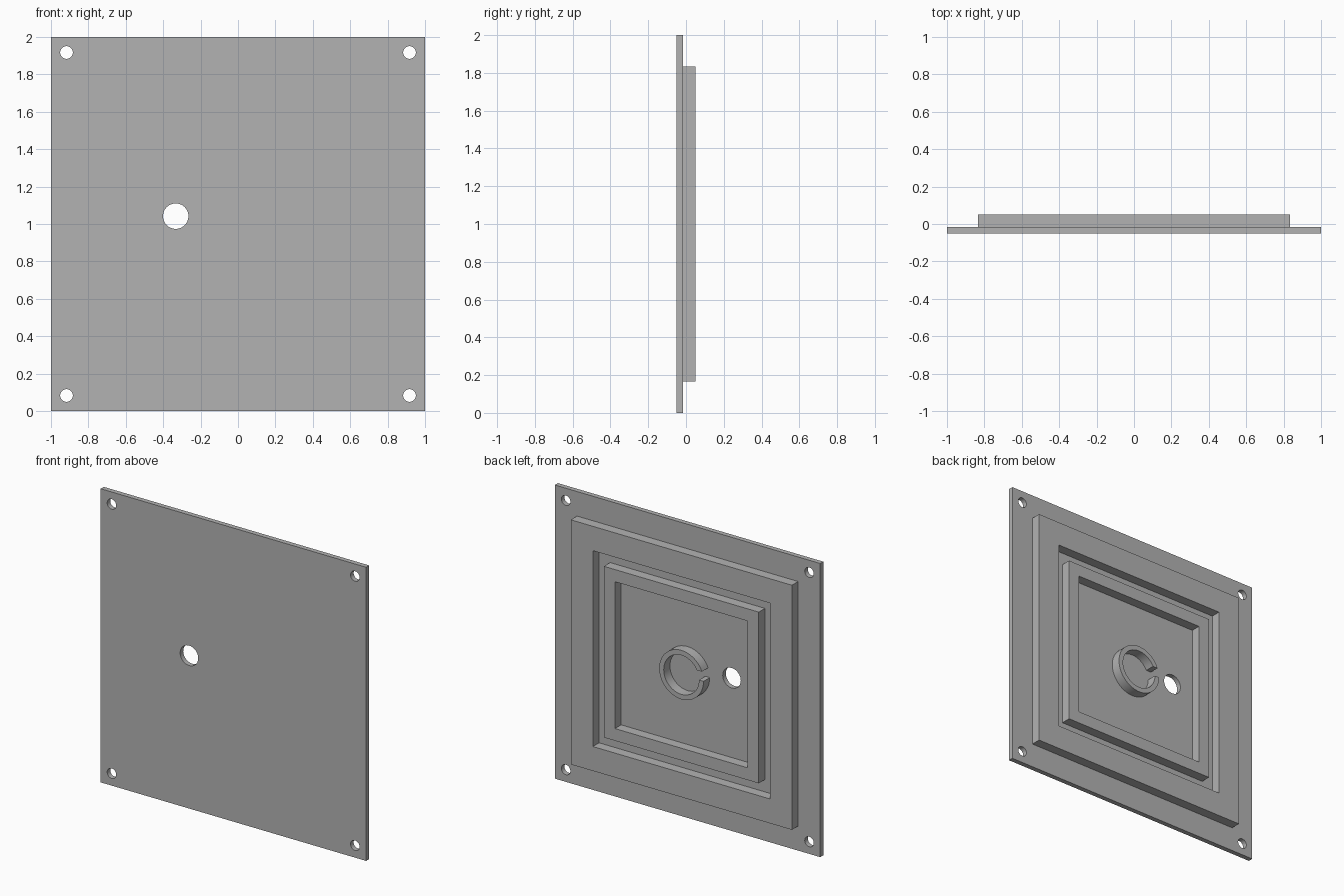
import bpy
import bmesh
from math import pi, cos, sin, asin, radians

old = bpy.data.objects.get("Cube")
if old:
    bpy.data.objects.remove(old, do_unlink=True)

# One plain grey material
grey = bpy.data.materials.new("grey")
grey.use_nodes = True
COLOUR = (0.45, 0.45, 0.45, 1)
grey.diffuse_color = COLOUR
grey.node_tree.nodes["Principled BSDF"].inputs["Base Color"].default_value = COLOUR

MID = 1.0                                   # height of the panel centre
FRONT, FACE, BACK = -0.05, -0.0167, 0.05    # plate front, plate back, ridge tops


def square(half):
    return [(-half, MID - half), (half, MID - half), (half, MID + half), (-half, MID + half)]


def arc(x, z, radius, start=0, end=2 * pi, steps=48):
    return [(x + radius * cos(start + (end - start) * i / steps),
             z + radius * sin(start + (end - start) * i / steps)) for i in range(steps + 1)]


def circle(x, z, radius):
    return arc(x, z, radius)[:-1]


def slab(name, outlines, y0, y1):
    """Extrude filled outlines (inner ones become holes) from y0 to y1."""
    curve = bpy.data.curves.new(name, "CURVE")
    curve.dimensions = "2D"
    curve.fill_mode = "BOTH"
    curve.extrude = (y1 - y0) / 2
    for points in outlines:
        spline = curve.splines.new("POLY")
        spline.points.add(len(points) - 1)
        for point, (x, z) in zip(spline.points, points):
            point.co = (x, z, 0, 1)
        spline.use_cyclic_u = True
    obj = bpy.data.objects.new(name, curve)
    bpy.context.collection.objects.link(obj)
    obj.location.y = (y0 + y1) / 2
    obj.rotation_euler.x = pi / 2
    bpy.ops.object.select_all(action="DESELECT")
    obj.select_set(True)
    bpy.context.view_layer.objects.active = obj
    bpy.ops.object.convert(target="MESH")
    obj = bpy.context.object
    # Weld the caps to the walls
    bm = bmesh.new()
    bm.from_mesh(obj.data)
    bmesh.ops.remove_doubles(bm, verts=bm.verts, dist=0.0001)
    bmesh.ops.recalc_face_normals(bm, faces=bm.faces)
    bm.to_mesh(obj.data)
    bm.free()
    obj.data.materials.clear()
    obj.data.materials.append(grey)
    bpy.ops.object.shade_smooth_by_angle(angle=radians(30))
    return obj


# Base plate with four screw holes and one larger cable hole
screw_holes = [circle(sx * 0.917, MID + sz * 0.917, 0.034) for sx in (-1, 1) for sz in (-1, 1)]
slab("base_plate", [square(1), circle(-0.333, MID + 0.042, 0.068)] + screw_holes, FRONT, FACE)

# Two square ridges on the back
slab("outer_ridge", [square(0.833), square(0.667)], FACE, BACK)
slab("inner_ridge", [square(0.583), square(0.5)], FACE, BACK)

# Split ring, open towards the cable hole with a straight-sided gap
GAP = 0.063
R_OUT, R_IN = 0.167, 0.133
outer = arc(0, MID, R_OUT, -pi, pi - asin(GAP / R_OUT))
inner = arc(0, MID, R_IN, -pi, pi - asin(GAP / R_IN))
slab("split_ring", [outer + inner[::-1]], FACE, BACK)
